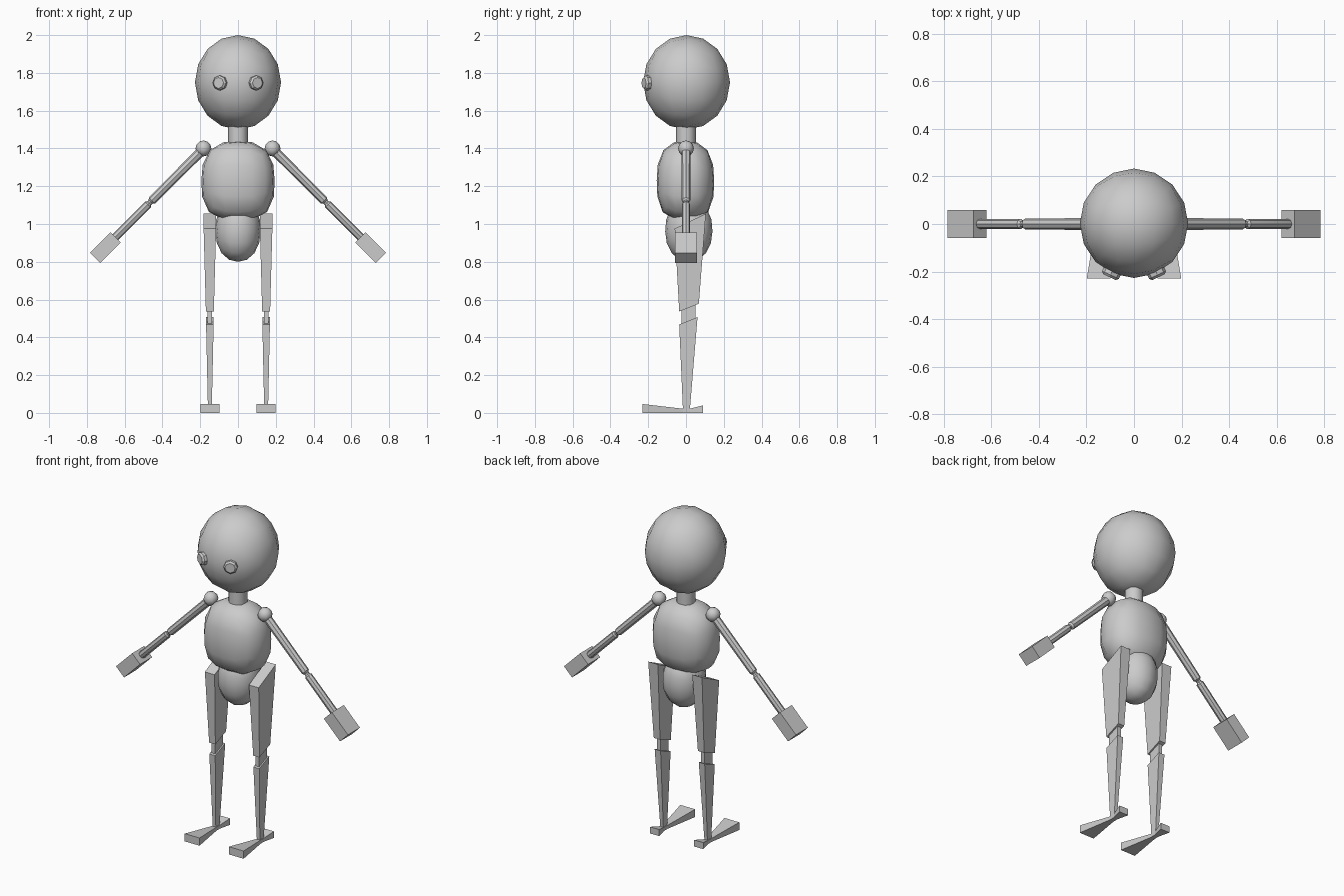
import bpy, bmesh, math
from mathutils import Vector

if "Cube" in bpy.data.objects:
    bpy.data.objects.remove(bpy.data.objects["Cube"])


def finish(bm, name, smooth=None, mirror=False):
    bmesh.ops.recalc_face_normals(bm, faces=bm.faces)
    me = bpy.data.meshes.new(name)
    bm.to_mesh(me)
    bm.free()
    ob = bpy.data.objects.new(name, me)
    bpy.context.collection.objects.link(ob)
    if smooth:
        bpy.ops.object.select_all(action='DESELECT')
        ob.select_set(True)
        bpy.context.view_layer.objects.active = ob
        bpy.ops.object.shade_smooth_by_angle(angle=math.radians(smooth))
    if mirror:
        ob.modifiers.new("mirror", 'MIRROR').use_mirror_merge = False
    return ob


def rounded_form(name, centre, radii, n_top=2.0, n_bottom=2.0, n_side=2.0):
    """Cube-based ball; exponents above 2 make it boxier."""
    bm = bmesh.new()
    bmesh.ops.create_cube(bm, size=2)
    bmesh.ops.subdivide_edges(bm, edges=bm.edges[:], cuts=3, use_grid_fill=True)
    for v in bm.verts:
        d = Vector([math.tan(c * math.pi / 4) for c in v.co])
        n = n_top if d.z >= 0 else n_bottom
        flat = (abs(d.x) ** n_side + abs(d.y) ** n_side) ** (1 / n_side)
        d /= (flat ** n + abs(d.z) ** n) ** (1 / n)
        v.co = [c + r * k for c, r, k in zip(centre, radii, d)]
    return finish(bm, name, 60)


def loft(name, rings, smooth=None, mirror=True):
    """Skin a list of equal-length point rings and cap both ends."""
    bm = bmesh.new()
    vs = [[bm.verts.new(p) for p in r] for r in rings]
    n = len(vs[0])
    for a, b in zip(vs, vs[1:]):
        for i in range(n):
            j = (i + 1) % n
            bm.faces.new((a[i], a[j], b[j], b[i]))
    bm.faces.new(vs[0])
    bm.faces.new(vs[-1])
    return finish(bm, name, smooth, mirror)


def circle(c, axis, r, n=8):
    axis = Vector(axis).normalized()
    u = axis.cross(Vector((0, 0, 1)))
    u = u.normalized() if u.length > 1e-4 else Vector((1, 0, 0))
    w = axis.cross(u)
    return [Vector(c) + r * (math.cos(t) * u + math.sin(t) * w)
            for t in (2 * math.pi * i / n for i in range(n))]


def slab(x, half, yf, zf, yb, zb):
    """Slanted four-point leg section: front edge, then back edge."""
    return [(x - half, yf, zf), (x + half, yf, zf),
            (x + half, yb, zb), (x - half, yb, zb)]


# head, torso, pelvis, neck
rounded_form("head", (0, 0.003, 1.75), (0.228, 0.23, 0.25))
rounded_form("torso", (0, -0.003, 1.23), (0.194, 0.152, 0.21), 2.6, 3.0, 2.4)
rounded_form("pelvis", (0, 0.015, 0.96), (0.12, 0.125, 0.16), 2.5, 2.1)
loft("neck", [circle((0, 0, z), (0, 0, 1), 0.052, 12) for z in (1.40, 1.54)],
     40, False)

# eyes, bevelled discs facing out of the head
out = Vector((0.42, -0.91, 0)).normalized()
loft("eye", [circle(Vector((0, 0, 1.747)) + out * d, out, r)
             for d, r in ((0.19, 0.039), (0.236, 0.039), (0.246, 0.029))],
     30)

# shoulders
bm = bmesh.new()
bmesh.ops.create_uvsphere(bm, u_segments=8, v_segments=6, radius=0.042)
bmesh.ops.translate(bm, verts=bm.verts, vec=(0.183, 0, 1.40))
finish(bm, "shoulder", 50, True)

# arms, hanging at 45 degrees with a pinched elbow
start, arm = Vector((0.18, 0, 1.40)), Vector((1, 0, -1)).normalized()
arm_profile = [(0, 0.025), (0.39, 0.023), (0.40, 0.014), (0.41, 0.014),
               (0.42, 0.022), (0.66, 0.022), (0.69, 0.012)]
loft("arm", [circle(start + arm * d, arm, r) for d, r in arm_profile], 35)

# hands
bm = bmesh.new()
bmesh.ops.create_cube(bm, size=1)
side, mid = Vector((1, 0, 1)).normalized(), Vector((0.7025, 0, 0.875))
for v in bm.verts:
    v.co = (mid + arm * v.co.x * 0.154 + side * v.co.z * 0.076
            + Vector((0, v.co.y * 0.116, 0)))
finish(bm, "hand", None, True)

# legs
X = 0.149
loft("thigh", [slab(X, 0.033, -0.06, 0.975, 0.105, 1.055),
               slab(X, 0.021, -0.036, 0.537, 0.068, 0.578)])
loft("knee", [slab(X, 0.012, -0.025, 0.56, 0.05, 0.59),
              slab(X, 0.012, -0.025, 0.46, 0.05, 0.49)])
loft("shin", [slab(X, 0.02, -0.036, 0.468, 0.061, 0.507),
              slab(X, 0.010, -0.016, 0.012, 0.02, 0.012)])

# feet, pinched under the ankle
foot_profile = [(-0.23, 0.05, 0.047), (-0.016, 0.014, 0.022),
                (0.02, 0.014, 0.022), (0.09, 0.031, 0.04)]
loft("foot", [[(X - w, y, 0), (X + w, y, 0), (X + w, y, h), (X - w, y, h)]
              for y, w, h in foot_profile])
